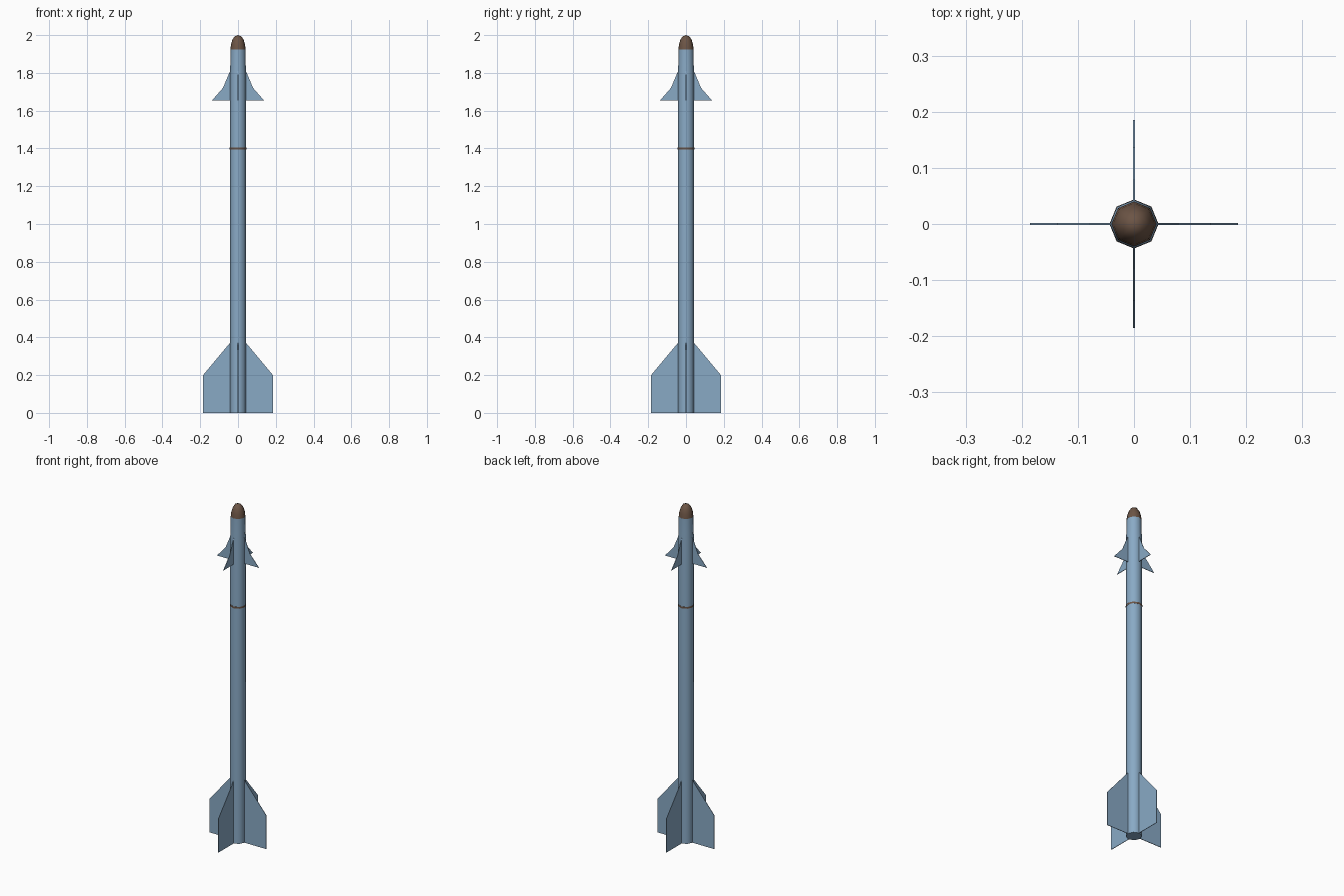
import bpy, bmesh, math

if "Cube" in bpy.data.objects:
    bpy.data.objects.remove(bpy.data.objects["Cube"])

def material(name, color):
    m = bpy.data.materials.new(name)
    m.diffuse_color = color
    m.use_nodes = True
    m.node_tree.nodes["Principled BSDF"].inputs["Base Color"].default_value = m.diffuse_color
    return m

blue = material("blue_paint", (0.25, 0.40, 0.56, 1))
brown = material("brown_paint", (0.15, 0.09, 0.06, 1))
SIDES = 8

def finish(bm, name, mat):
    bmesh.ops.recalc_face_normals(bm, faces=bm.faces)
    me = bpy.data.meshes.new(name)
    bm.to_mesh(me)
    bm.free()
    ob = bpy.data.objects.new(name, me)
    bpy.context.collection.objects.link(ob)
    me.materials.append(mat)
    return ob

def lathe(name, profile, mat):
    """Eight-sided solid from (radius, z) pairs; radius 0 closes to a point."""
    bm = bmesh.new()
    rings = []
    for r, z in profile:
        n = SIDES if r > 0 else 1
        rings.append([bm.verts.new((r * math.cos(math.tau * i / SIDES),
                                    r * math.sin(math.tau * i / SIDES), z)) for i in range(n)])
    for a, b in zip(rings, rings[1:]):
        for i in range(SIDES):
            j = (i + 1) % SIDES
            bm.faces.new((a[i], a[j], b[0]) if len(b) == 1 else (a[i], a[j], b[j], b[i]))
    for ring in (rings[0], rings[-1]):
        if len(ring) > 1:
            bm.faces.new(ring)
    ob = finish(bm, name, mat)
    bpy.ops.object.select_all(action='DESELECT')
    ob.select_set(True)
    bpy.context.view_layer.objects.active = ob
    bpy.ops.object.shade_smooth_by_angle(angle=math.radians(50))

def fins(name, outline, thickness=0.003):
    """Four thin plates around the body from an (x, z) outline."""
    for k in range(4):
        bm = bmesh.new()
        face = bm.faces.new([bm.verts.new((x, -thickness / 2, z)) for x, z in outline])
        new = bmesh.ops.extrude_face_region(bm, geom=[face])["geom"]
        bmesh.ops.translate(bm, vec=(0, thickness, 0),
                            verts=[v for v in new if isinstance(v, bmesh.types.BMVert)])
        ob = finish(bm, f"{name}_{k + 1}", blue)
        ob.rotation_euler.z = k * math.pi / 2

# Body tube, slightly narrower ahead of the front fins
lathe("body", [(0.043, 0), (0.043, 1.80), (0.041, 1.84), (0.040, 1.925)], blue)

# Rounded nose
lathe("nose", [(0.040, 1.925), (0.037, 1.95), (0.030, 1.975), (0.018, 1.993), (0, 2.0)], brown)

# Thin band around the body
lathe("band", [(0.0438, 1.395), (0.0438, 1.405)], brown)

# Tail fins and swept front fins
fins("tail_fin", [(0.03, 0), (0.185, 0), (0.185, 0.2), (0.043, 0.37), (0.03, 0.37)])
fins("front_fin", [(0.03, 1.655), (0.137, 1.655), (0.08, 1.72), (0.042, 1.81), (0.03, 1.81)])
